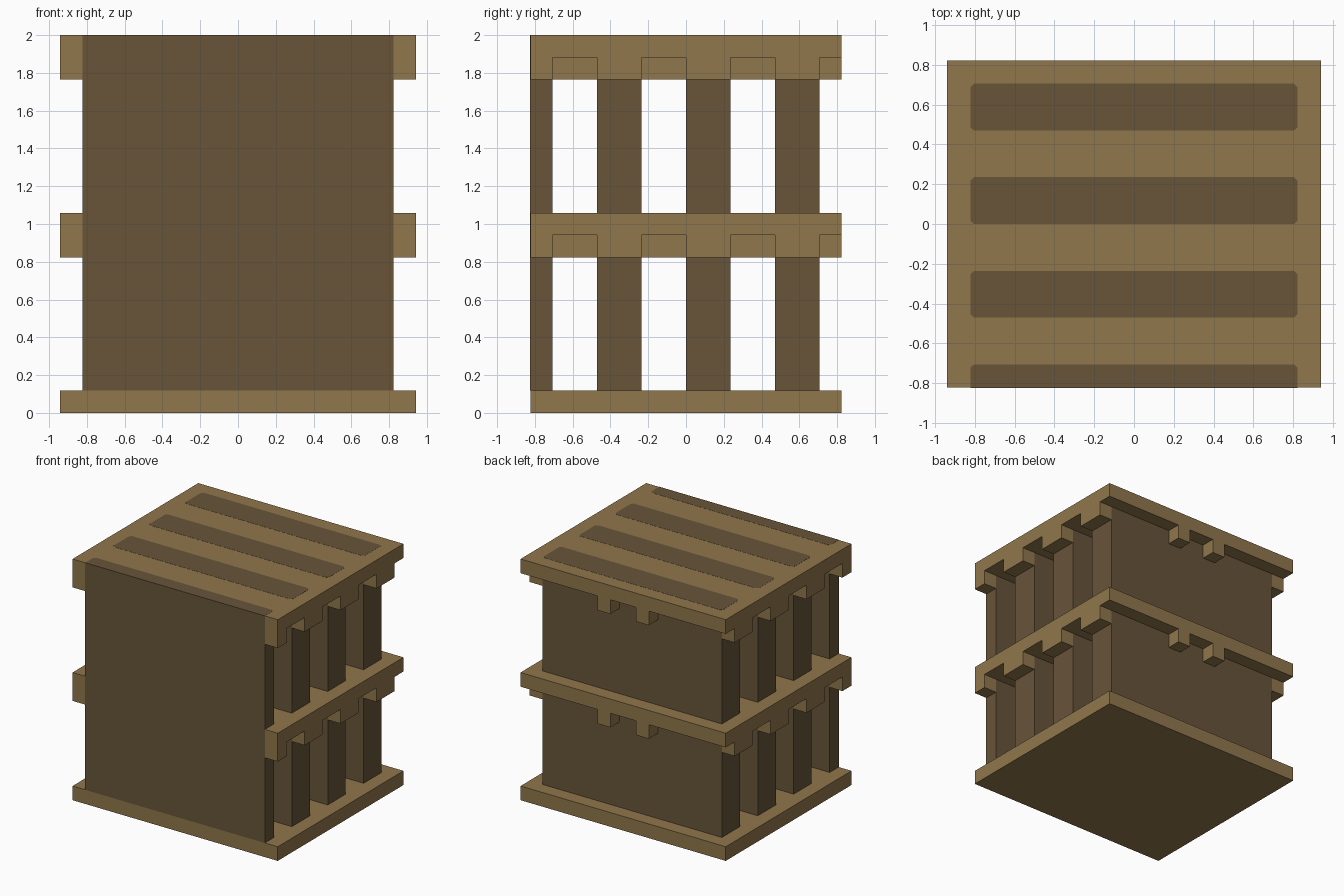
import bpy
import bmesh

cube = bpy.data.objects.get("Cube")
if cube:
    bpy.data.objects.remove(cube, do_unlink=True)

U = 2 / 17                      # grid unit of the whole design
W, D = 8 * U, 7 * U             # half width and half depth of the boards
LIP = 0.002                     # how far flush panels stand proud


def material(name, rgb):
    m = bpy.data.materials.new(name)
    m.use_nodes = True
    m.diffuse_color = (*rgb, 1)
    m.node_tree.nodes["Principled BSDF"].inputs["Base Color"].default_value = (*rgb, 1)
    return m


light_wood = material("light wood", (0.279, 0.184, 0.072))
dark_wood = material("dark wood", (0.138, 0.089, 0.042))


def prism(name, outline, z0, z1, mat):
    """Extrude an xy outline from z0 to z1."""
    bm = bmesh.new()
    face = bm.faces.new([bm.verts.new((x, y, z0)) for x, y in outline])
    up = bmesh.ops.extrude_face_region(bm, geom=[face])["geom"]
    bmesh.ops.translate(bm, vec=(0, 0, z1 - z0),
                        verts=[v for v in up if isinstance(v, bmesh.types.BMVert)])
    bmesh.ops.recalc_face_normals(bm, faces=bm.faces)
    mesh = bpy.data.meshes.new(name)
    bm.to_mesh(mesh)
    bm.free()
    mesh.materials.append(mat)
    obj = bpy.data.objects.new(name, mesh)
    bpy.context.collection.objects.link(obj)
    return obj


def box(name, x0, x1, y0, y1, z0, z1, mat):
    return prism(name, [(x0, y0), (x1, y0), (x1, y1), (x0, y1)], z0, z1, mat)


# Horizontal boards
for name, z in (("base_board", 0), ("middle_board", 8 * U), ("top_board", 16 * U)):
    box(name, -W, W, -D, D, z, z + U, light_wood)

# Upright panels, the first one flush with the front
panels = [(-D, -6 * U)] + [(k * U, (k + 2) * U) for k in (-4, 0, 4)]
gaps = [(k * U, (k + 2) * U) for k in (-6, -2, 2)] + [(6 * U, D)]
for i, (y0, y1) in enumerate(panels):
    front = y0 - LIP if i == 0 else y0
    box("upright_panel", -D, D, front, y1, U, 17 * U - LIP, dark_wood)

    # Panel end showing in the top board, with clipped corners
    c = 0.018
    outline = [(D, y1 - c), (D - c, y1), (c - D, y1), (-D, y1 - c)]
    if i == 0:
        outline += [(-D, front), (D, front)]
    else:
        outline += [(-D, y0 + c), (c - D, y0), (D - c, y0), (D, y0 + c)]
    prism("panel_end_inlay", outline, 17 * U - LIP, 17 * U + LIP / 2, dark_wood)

# Brackets at the panel ends and pegs between panels, under both upper boards
for z in (7 * U, 15 * U):
    for s in (-1, 1):
        for y0, y1 in panels:
            a, b = sorted((s * D, s * W))
            box("end_bracket", a, b, y0, y1, z, z + U, light_wood)
        for y0, y1 in gaps:
            a, b = sorted((s * U, s * 2 * U))
            box("peg", a, b, y0, y1, z, z + U, light_wood)
